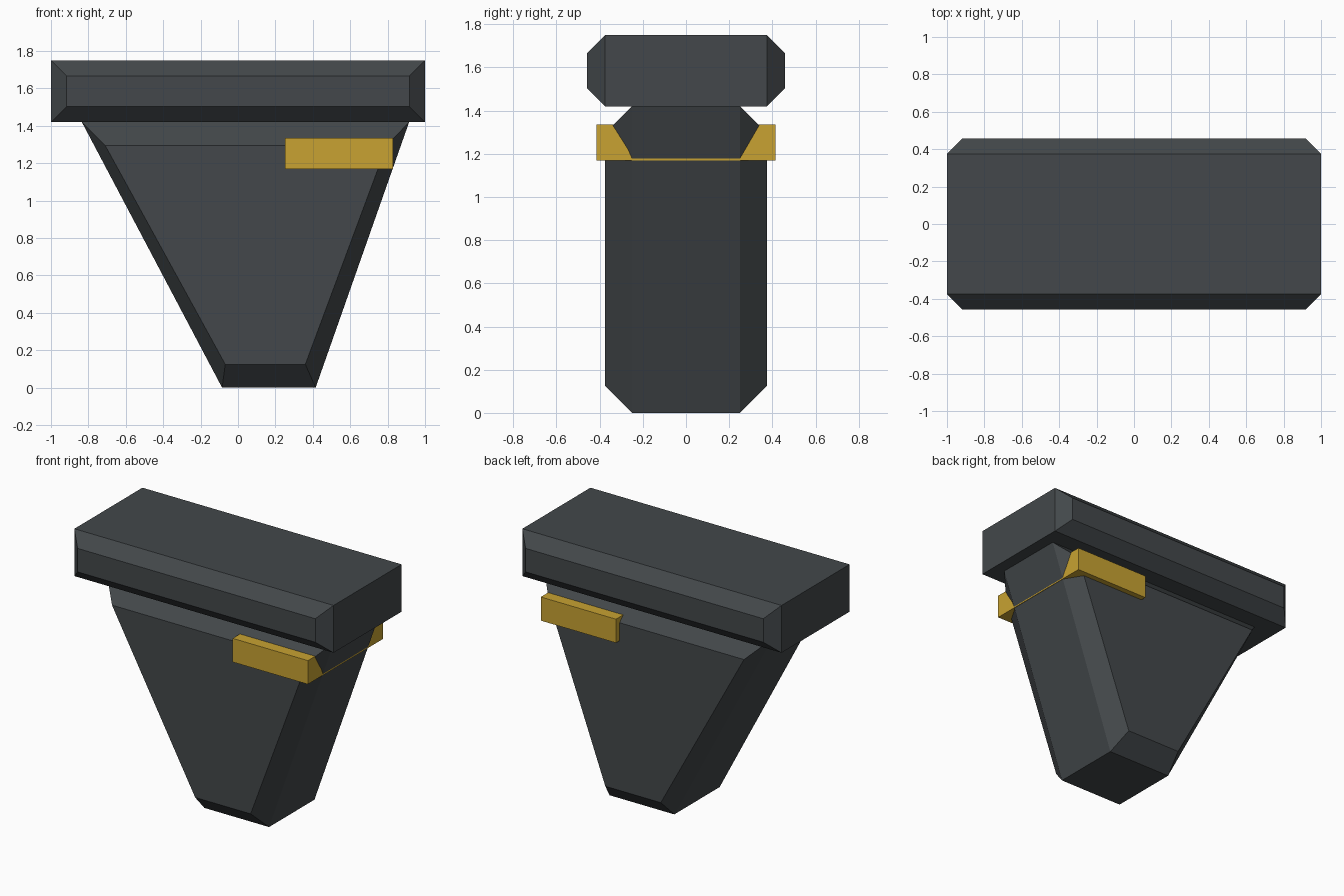
import bpy
import bmesh

cube = bpy.data.objects.get("Cube")
if cube:
    bpy.data.objects.remove(cube, do_unlink=True)


def make_material(name, rgb):
    mat = bpy.data.materials.new(name)
    mat.use_nodes = True
    mat.diffuse_color = (*rgb, 1)
    mat.node_tree.nodes["Principled BSDF"].inputs["Base Color"].default_value = (*rgb, 1)
    return mat


def loft(name, mat, sections):
    """Join (x, z) outlines placed at successive y positions and cap both ends."""
    bm = bmesh.new()
    rings = [[bm.verts.new((x, y, z)) for x, z in outline] for y, outline in sections]
    for a, b in zip(rings, rings[1:]):
        for i in range(len(a)):
            j = (i + 1) % len(a)
            bm.faces.new((a[i], a[j], b[j], b[i]))
    bm.faces.new(rings[0])
    bm.faces.new(rings[-1])
    bmesh.ops.recalc_face_normals(bm, faces=bm.faces)
    mesh = bpy.data.meshes.new(name)
    bm.to_mesh(mesh)
    bm.free()
    mesh.materials.append(mat)
    obj = bpy.data.objects.new(name, mesh)
    bpy.context.collection.objects.link(obj)
    return obj


def bevelled_slab(name, mat, outer, inner, y_outer, y_inner):
    """Full outline through the middle, smaller outline on front and back."""
    return loft(name, mat, [(-y_inner, inner), (-y_outer, outer),
                            (y_outer, outer), (y_inner, inner)])


def rect(x0, x1, z0, z1):
    return [(x0, z0), (x1, z0), (x1, z1), (x0, z1)]


slate = make_material("dark slate", (0.056, 0.064, 0.069))
gold = make_material("gold", (0.58, 0.365, 0.032))

# Top block with bevelled front and back
bevelled_slab("top_block", slate,
              rect(-1, 1, 1.42, 1.75), rect(-0.917, 0.917, 1.503, 1.667), 0.375, 0.458)

# Tapering lopsided body
bevelled_slab("tapered_body", slate,
              [(-0.085, 0), (0.415, 0), (0.915, 1.42), (-0.835, 1.42)],
              [(-0.068, 0.125), (0.36, 0.125), (0.795, 1.295), (-0.71, 1.295)],
              0.25, 0.375)

# Gold bar passing through the body
band = rect(0.25, 0.83, 1.17, 1.335)
loft("gold_bar", gold, [(-0.415, band), (0.415, band)])
